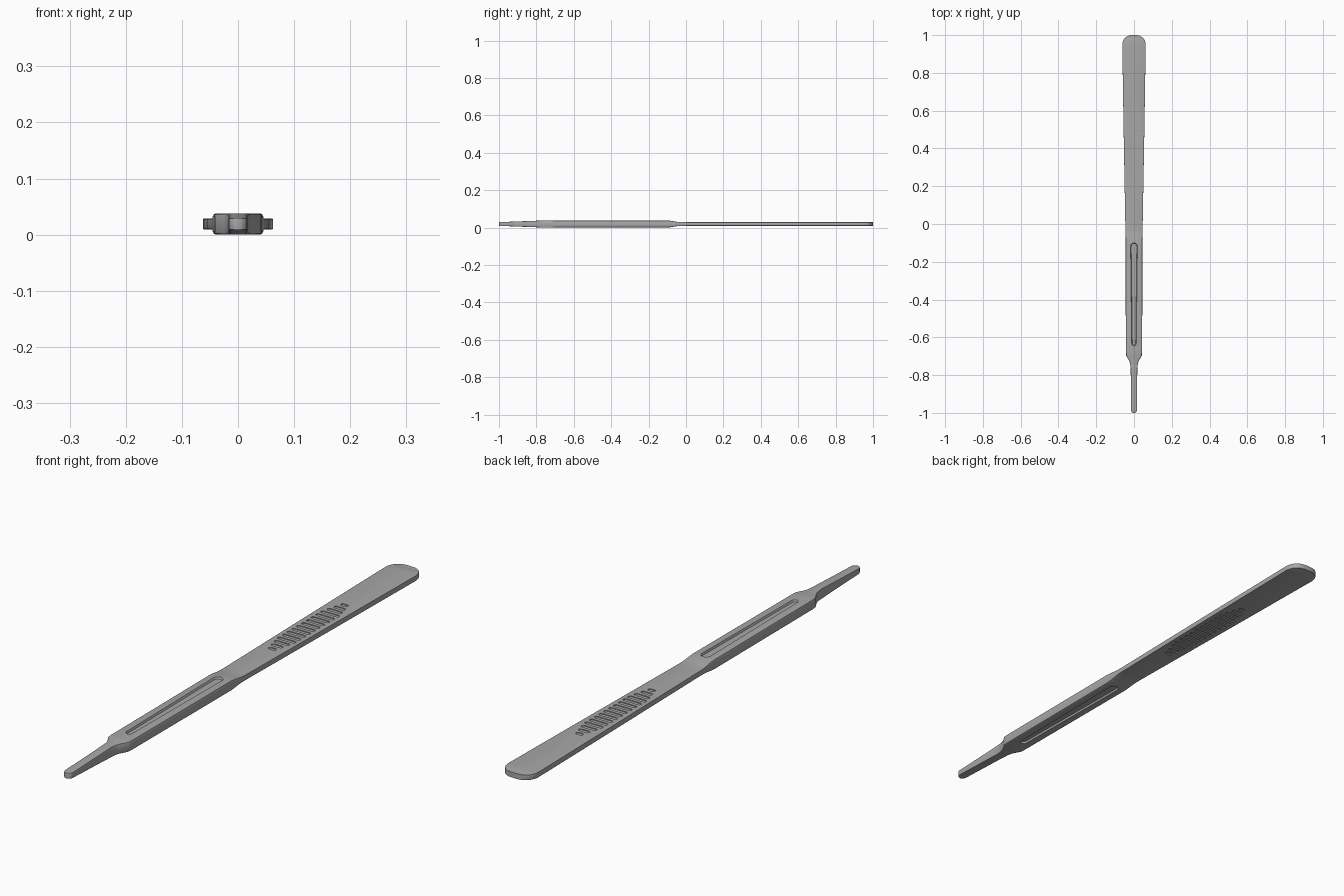
import bpy, bmesh, math

if "Cube" in bpy.data.objects:
    bpy.data.objects.remove(bpy.data.objects["Cube"])

MID = 0.019  # height of the flat centre plane


def section(y, w, t, r):
    """Rounded rectangle ring across the handle: half width, half thickness, edge radius."""
    r = min(r, w * 0.8, t * 0.8)
    ring = []
    for k, (sx, sz) in enumerate([(1, 1), (-1, 1), (-1, -1), (1, -1)]):
        for j in range(3):
            a = math.radians(90 * k + 45 * j)
            ring.append((sx * (w - r) + r * math.cos(a), y, MID + sz * (t - r) + r * math.sin(a)))
    return ring


def loft(name, rings):
    """Skin closed rings that share the same point count and cap both ends."""
    bm = bmesh.new()
    rows = [[bm.verts.new(p) for p in ring] for ring in rings]
    n = len(rows[0])
    for a, b in zip(rows, rows[1:]):
        for i in range(n):
            bm.faces.new((a[i], a[(i + 1) % n], b[(i + 1) % n], b[i]))
    bm.faces.new(rows[0])
    bm.faces.new(rows[-1])
    bmesh.ops.recalc_face_normals(bm, faces=bm.faces)
    mesh = bpy.data.meshes.new(name)
    bm.to_mesh(mesh)
    bm.free()
    obj = bpy.data.objects.new(name, mesh)
    bpy.context.collection.objects.link(obj)
    return obj


def capsule(p0, p1, r0, r1, z, seg=8):
    """Outline of a tapered slot from p0 to p1."""
    a0 = math.atan2(p1[1] - p0[1], p1[0] - p0[0])
    pts = []
    for (cx, cy), r, start in ((p1, r1, a0 - math.pi / 2), (p0, r0, a0 + math.pi / 2)):
        for i in range(seg + 1):
            a = start + math.pi * i / seg
            pts.append((cx + r * math.cos(a), cy + r * math.sin(a), z))
    return pts


def cut_slot(body, p0, p1, r0, r1, surface, depth, slope):
    """Recess a slot into both the top and the underside."""
    for side in (1, -1):
        rings = []
        for h, d in ((surface + 0.01, 0), (surface, 0), (surface - depth, slope)):
            rings.append(capsule(p0, p1, r0 - d, r1 - d, MID + side * h))
        cutter = loft("slot_cutter", rings)
        cutter.hide_render = True
        mod = body.modifiers.new("slot", 'BOOLEAN')
        mod.operation = 'DIFFERENCE'
        mod.solver = 'EXACT'
        mod.object = cutter
        bpy.ops.object.modifier_apply(modifier=mod.name)
        bpy.data.objects.remove(cutter)


# Stations along the handle: y, half width, half thickness, edge radius
stations = []
for i in range(7):  # rounded tang tip
    a = math.radians(6 + 84 * i / 6)
    stations.append((-0.983 - 0.017 * math.cos(a), 0.0165 * math.sin(a), 0.0105, 0.002))
stations += [
    (-0.80, 0.0172, 0.0175, 0.003),
    (-0.77, 0.0175, 0.019, 0.003),
    (-0.745, 0.0195, 0.019, 0.004),
    (-0.725, 0.025, 0.019, 0.005),
    (-0.698, 0.041, 0.019, 0.006),
    (-0.68, 0.043, 0.019, 0.006),
    (-0.10, 0.045, 0.019, 0.006),
    (-0.08, 0.045, 0.017, 0.006),
    (-0.05, 0.0455, 0.012, 0.004),
    (-0.03, 0.0455, 0.0097, 0.0005),
    (0.0, 0.046, 0.0095, 0.0005),
    (0.50, 0.055, 0.0095, 0.0005),
]
for i in range(13):  # broad rounded butt end
    a = math.radians(88 * i / 12)
    stations.append((0.945 + 0.055 * math.sin(a), 0.062 * math.cos(a) ** 0.7, 0.0095, 0.0005))

handle = loft("handle", [section(*s) for s in stations])
bpy.context.view_layer.objects.active = handle
handle.select_set(True)

# Long tapered slot in the thick half
cut_slot(handle, (0, -0.633), (0, -0.118), 0.012, 0.018, 0.019, 0.007, 0.003)

# Crosswise finger-grip grooves, shorter toward both ends
COUNT = 16
for i in range(COUNT):
    y = 0.2 + 0.42 * i / (COUNT - 1)
    half = min(0.036, 0.014 + 0.008 * min(i, COUNT - 1 - i)) - 0.007
    cut_slot(handle, (-half, y), (half, y), 0.0075, 0.0075, 0.0095, 0.003, 0)

bpy.ops.object.shade_smooth_by_angle(angle=math.radians(28))

# Dark steel grey
steel = bpy.data.materials.new("steel")
steel.diffuse_color = (0.39, 0.39, 0.39, 1)
steel.use_nodes = True
steel.node_tree.nodes["Principled BSDF"].inputs["Base Color"].default_value = steel.diffuse_color
handle.data.materials.clear()
handle.data.materials.append(steel)
for poly in handle.data.polygons:
    poly.material_index = 0
